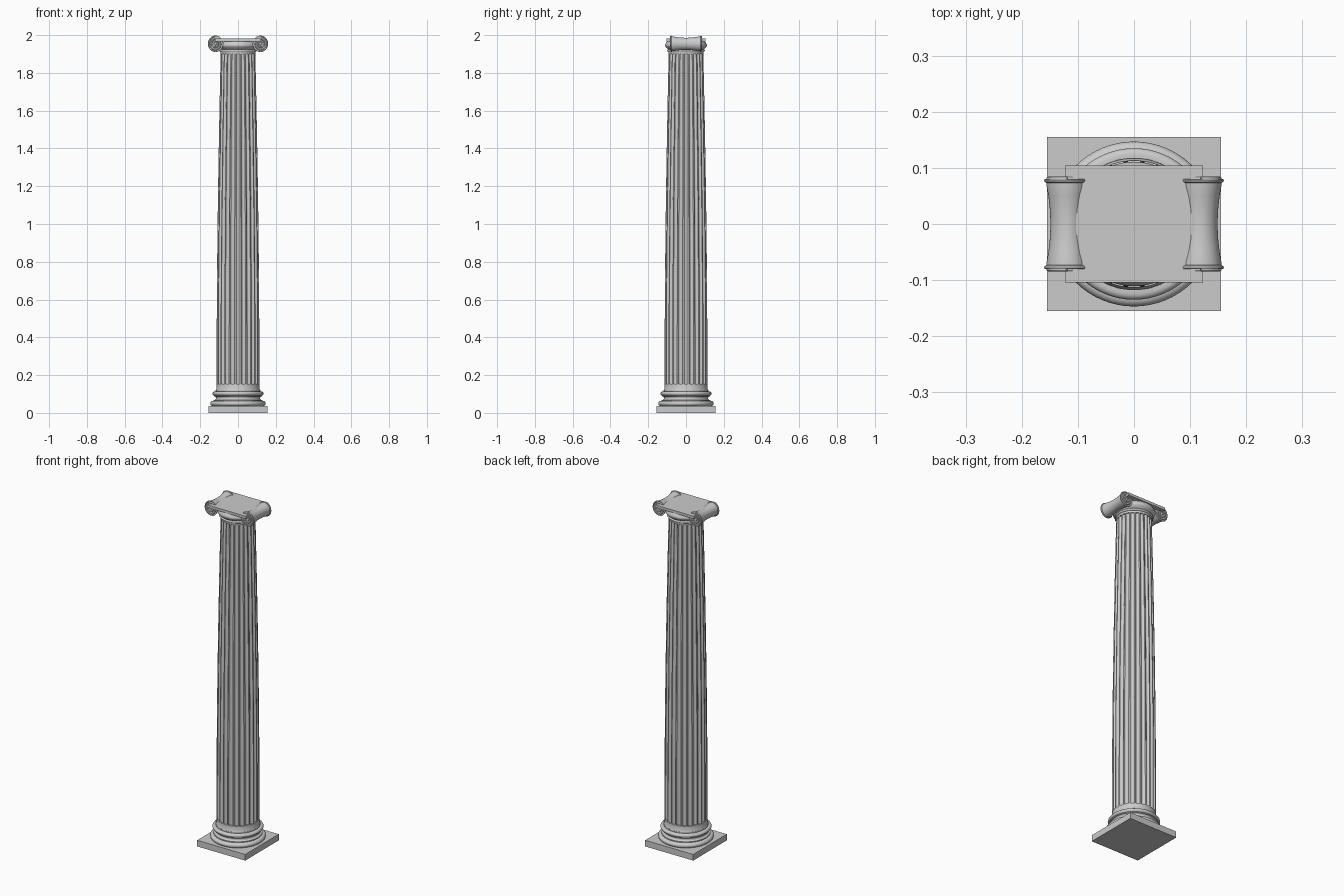
import bpy, bmesh, math
from math import sin, cos, pi

if "Cube" in bpy.data.objects:
    bpy.data.objects.remove(bpy.data.objects["Cube"])

stone = bpy.data.materials.new("grey stone")
stone.diffuse_color = (0.6, 0.6, 0.6, 1)
stone.use_nodes = True
stone.node_tree.nodes["Principled BSDF"].inputs["Base Color"].default_value = stone.diffuse_color


def finish(bm, name, smooth=True):
    bmesh.ops.recalc_face_normals(bm, faces=bm.faces)
    me = bpy.data.meshes.new(name)
    bm.to_mesh(me)
    bm.free()
    ob = bpy.data.objects.new(name, me)
    bpy.context.collection.objects.link(ob)
    me.materials.append(stone)
    if smooth:
        bpy.ops.object.select_all(action='DESELECT')
        ob.select_set(True)
        bpy.context.view_layer.objects.active = ob
        bpy.ops.object.shade_smooth_by_angle(angle=math.radians(35))
    return ob


def loft(rings, name):
    """Join closed rings of points and cap both ends."""
    bm = bmesh.new()
    vs = [[bm.verts.new(p) for p in ring] for ring in rings]
    n = len(vs[0])
    for a, b in zip(vs, vs[1:]):
        for i in range(n):
            j = (i + 1) % n
            bm.faces.new((a[i], a[j], b[j], b[i]))
    bm.faces.new(vs[0])
    bm.faces.new(vs[-1])
    return finish(bm, name)


def lathe(profile, name, n=64):
    return loft([[(r * cos(2 * pi * i / n), r * sin(2 * pi * i / n), z)
                  for i in range(n)] for r, z in profile], name)


def box(name, x, y, z0, z1):
    bm = bmesh.new()
    bmesh.ops.create_cube(bm, size=1)
    for v in bm.verts:
        v.co = (v.co.x * 2 * x, v.co.y * 2 * y, z0 + (v.co.z + .5) * (z1 - z0))
    return finish(bm, name, False)


def bulge(r, z0, z1, depth, n=8):
    """Half-round moulding: positive depth swells out, negative hollows in."""
    return [(r + depth * sin(pi * i / n), z0 + (z1 - z0) * (1 - cos(pi * i / n)) / 2)
            for i in range(n + 1)]


# Square plinth and moulded base
box("plinth", .155, .155, 0, .036)
lathe(bulge(.132, .036, .064, .015) + [(.129, .064), (.129, .069)]
      + bulge(.125, .069, .088, -.008) + [(.127, .088), (.127, .092)]
      + bulge(.124, .092, .113, .011) + [(.118, .113), (.118, .120)], "base_moulding")


# Shaft with swelling taper and 24 flutes
def radius(z):
    return .1135 - .0215 * max(0, (z - .35) / 1.56) ** 1.7


FLUTES, STEPS = 24, 8


def shaft_ring(z, r, k):
    pts = []
    pitch = 2 * pi / FLUTES
    for f in range(FLUTES):
        for s in range(STEPS + 1):
            t = s / STEPS
            a = pitch * (f - .39 + .78 * t)
            d = k * .085 * r * sin(pi * t) ** .8 if 0 < t < 1 else 0
            pts.append(((r - d) * cos(a), (r - d) * sin(a), z))
    return pts


rings = [shaft_ring(.118, .118, 0), shaft_ring(.125, .1145, 0), shaft_ring(.152, .1135, 0)]
rings += [shaft_ring(z, radius(z), 1) for z in [.153 + 1.747 * i / 16 for i in range(17)]]
rings += [shaft_ring(1.901, .092, 0), shaft_ring(1.915, .094, 0)]
loft(rings, "fluted_shaft")

# Capital: neck ring, rounded cushion and top slab
lathe(bulge(.094, 1.912, 1.924, .006) + [(.095, 1.925)]
      + [(.095 + .016 * sin(pi / 2 * i / 6), 1.925 + .022 * i / 6) for i in range(7)]
      + [(.108, 1.955), (.1, 1.966)], "capital_cushion")
box("capital_slab", .123, .104, 1.966, 1.981)
box("capital_band", .12, .072, 1.945, 1.979)

# Scroll rolls with flared rims
CZ = 1.954
roll = [(.034, -.080), (.040, -.080), (.041, -.078), (.040, -.075), (.037, -.073)]
roll += [(.030 + .007 * abs(y / .07) ** 2, y) for y in (-.07, -.05, -.03, -.01)]
roll += [(r, -y) for r, y in reversed(roll)]
N = 40
for side, label in ((-1, "left"), (1, "right")):
    cx = side * .119
    loft([[(cx + r * cos(2 * pi * i / N), y, CZ + 1.06 * r * sin(2 * pi * i / N))
           for i in range(N)] for r, y in roll], label + "_scroll_roll")
    for face, where in ((-1, "front"), (1, "back")):
        # Raised spiral on the scroll end, uncoiling toward the slab
        cu = bpy.data.curves.new("spiral", 'CURVE')
        cu.dimensions = '3D'
        cu.bevel_depth = .0034
        cu.bevel_resolution = 2
        sp = cu.splines.new('POLY')
        M = 64
        sp.points.add(M)
        for i, p in enumerate(sp.points):
            t = i / M
            a = pi / 2 - t * 2 * pi * 2.25
            r = .037 * (1 - t) + .008 * t
            p.co = (cx + side * r * cos(a), face * .081, CZ + 1.06 * r * sin(a), 1)
        cu.use_fill_caps = True
        cu.materials.append(stone)
        ob = bpy.data.objects.new(f"{label}_{where}_spiral", cu)
        bpy.context.collection.objects.link(ob)
        # Round eye in the middle of the spiral
        bm = bmesh.new()
        bmesh.ops.create_uvsphere(bm, u_segments=16, v_segments=8, radius=.008)
        for v in bm.verts:
            v.co = (v.co.x + cx, v.co.y * .6 + face * .08, v.co.z + CZ)
        finish(bm, f"{label}_{where}_eye")
